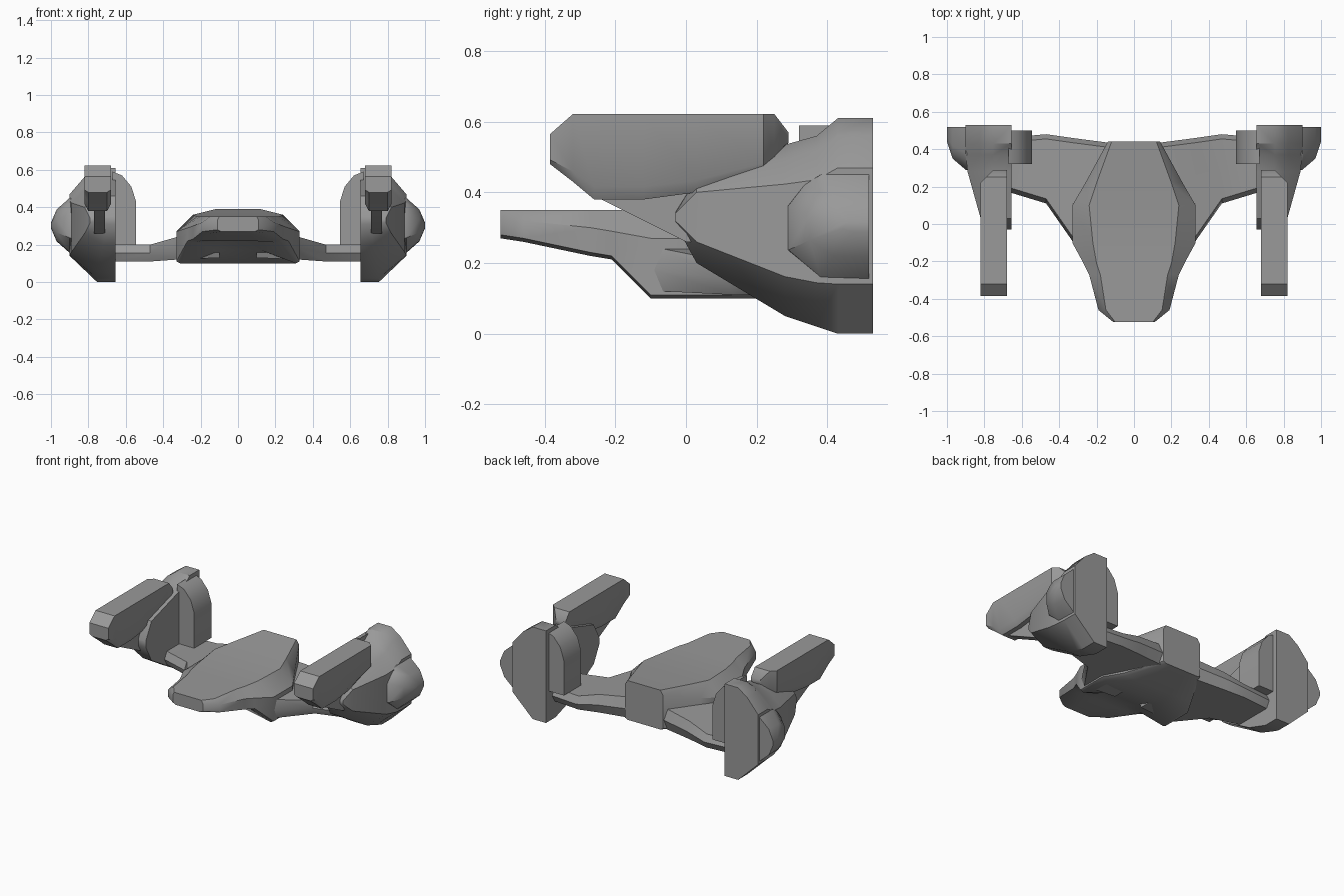
import bpy
import bmesh
import math

default_cube = bpy.data.objects.get("Cube")
if default_cube:
    bpy.data.objects.remove(default_cube, do_unlink=True)

# Single hull colour
grey = bpy.data.materials.new("plain_grey")
grey.use_nodes = True
colour = (0.32, 0.32, 0.32, 1)
grey.diffuse_color = colour
grey.node_tree.nodes["Principled BSDF"].inputs["Base Color"].default_value = colour


def loft(name, rings, mirrored=True, smooth_angle=38):
    """Skin a list of equally long point rings and close both ends."""
    bm = bmesh.new()
    rows = [[bm.verts.new(point) for point in ring] for ring in rings]
    count = len(rows[0])
    for row, following in zip(rows, rows[1:]):
        for i in range(count):
            j = (i + 1) % count
            bm.faces.new((row[i], row[j], following[j], following[i]))
    bm.faces.new(rows[0])
    bm.faces.new(rows[-1])
    bmesh.ops.recalc_face_normals(bm, faces=bm.faces)
    mesh = bpy.data.meshes.new(name)
    bm.to_mesh(mesh)
    bm.free()
    mesh.materials.append(grey)
    part = bpy.data.objects.new(name, mesh)
    bpy.context.collection.objects.link(part)
    bpy.ops.object.select_all(action='DESELECT')
    part.select_set(True)
    bpy.context.view_layer.objects.active = part
    bpy.ops.object.shade_smooth_by_angle(angle=math.radians(smooth_angle))
    if mirrored:
        part.modifiers.new("other_side", 'MIRROR')
    return part


# Central hull: wide body with a flattened nose and a hollowed belly
def hull_ring(y, keel_z, belly_w, belly_z, side_w, side_z, shoulder_w, top_z):
    half = [(belly_w * 0.4, keel_z), (belly_w, belly_z),
            (side_w, belly_z + 0.01), (side_w, side_z), (shoulder_w, top_z)]
    left = [(x, y, z) for x, z in half]
    right = [(-x, y, z) for x, z in reversed(half)]
    return left + right


hull_stations = [
    (-0.525, 0.27, 0.09, 0.27, 0.11, 0.33, 0.1, 0.35),
    (-0.46, 0.26, 0.15, 0.26, 0.19, 0.32, 0.15, 0.35),
    (-0.27, 0.22, 0.2, 0.22, 0.24, 0.3, 0.18, 0.35),
    (-0.21, 0.22, 0.23, 0.21, 0.27, 0.29, 0.2, 0.35),
    (-0.1, 0.17, 0.31, 0.1, 0.33, 0.27, 0.22, 0.35),
    (0.1, 0.1, 0.3, 0.1, 0.33, 0.27, 0.24, 0.36),
    (0.22, 0.1, 0.24, 0.1, 0.26, 0.29, 0.2, 0.37),
    (0.44, 0.13, 0.12, 0.13, 0.14, 0.36, 0.12, 0.39),
]
loft("hull", [hull_ring(*station) for station in hull_stations], mirrored=False)


# Wings: swept slabs with bevelled leading and trailing edges
def wing_ring(x, front, back, low, high):
    middle = (low + high) / 2
    bevel = 0.025
    return [(x, front, middle), (x, front + bevel, low), (x, back - bevel, low),
            (x, back, middle), (x, back - bevel, high), (x, front + bevel, high)]


loft("wing", [
    wing_ring(0.1, -0.08, 0.43, 0.13, 0.27),
    wing_ring(0.33, -0.09, 0.46, 0.12, 0.24),
    wing_ring(0.47, 0.11, 0.48, 0.11, 0.2),
    wing_ring(0.7, 0.18, 0.46, 0.11, 0.2),
])


# Nacelles: flat inner wall, faceted outer wall, tapering to the front
def nacelle_ring(y, low, high, outer):
    inner = 0.655
    width = outer - inner
    profile = [(0, 0), (0.4, 0), (1, 0.23), (1, 0.77), (0.68, 0.92), (0.4, 1), (0, 1)]
    return [(inner + u * width, y, low + v * (high - low)) for u, v in profile]


loft("nacelle", [
    nacelle_ring(-0.03, 0.31, 0.35, 0.79),
    nacelle_ring(0.03, 0.2, 0.46, 0.82),
    nacelle_ring(0.28, 0.05, 0.535, 0.89),
    nacelle_ring(0.37, 0.02, 0.56, 0.9),
    nacelle_ring(0.43, 0, 0.61, 0.9),
    nacelle_ring(0.53, 0, 0.61, 0.9),
])


# Outer bulge: half dome cut off flat at the back
def bulge_ring(x, front, half_height):
    back, centre = 0.518, 0.303
    depth = back - front
    profile = [(1, -1), (0.4, -0.97), (0, -0.45), (0, 0.4), (0.2, 0.8), (0.4, 1), (1, 1)]
    return [(x, back - depth * (1 - u), centre + v * half_height) for u, v in profile]


loft("outer_bulge", [
    bulge_ring(0.86, 0.285, 0.148),
    bulge_ring(0.9, 0.29, 0.147),
    bulge_ring(0.97, 0.35, 0.085),
    bulge_ring(1, 0.44, 0.015),
])


# Inner pod: rounded slab standing on the wing beside the nacelle
def pod_ring(front, back):
    outline = [(0.67, 0.2), (0.545, 0.2), (0.545, 0.43), (0.57, 0.51),
               (0.62, 0.57), (0.67, 0.59)]
    return [(x, front + (back - front), z) for x, z in outline]


loft("inner_pod", [pod_ring(0, y) for y in (0.32, 0.5)])


# Cannons: long blocks with chamfered lower edges above the nacelles
def cannon_ring(y, low, high, outer=0.82):
    inner, chamfer = 0.68, 0.02
    shoulder = low + (high - low) * 0.15
    return [(inner, y, high), (outer, y, high), (outer, y, shoulder),
            (outer - chamfer, y, low), (inner + chamfer, y, low), (inner, y, shoulder)]


loft("cannon", [
    cannon_ring(-0.385, 0.48, 0.565),
    cannon_ring(-0.32, 0.43, 0.622),
    cannon_ring(-0.26, 0.38, 0.622),
    cannon_ring(-0.12, 0.38, 0.622),
    cannon_ring(0.03, 0.4, 0.622),
    cannon_ring(0.22, 0.46, 0.622),
    cannon_ring(0.25, 0.48, 0.622, 0.79),
    cannon_ring(0.29, 0.54, 0.57, 0.75),
])

# Struts: triangular brackets between cannon and nacelle
bracket = [(-0.26, 0.39), (0, 0.26), (0.1, 0.26), (0.1, 0.42)]
loft("cannon_strut", [[(x, y, z) for y, z in bracket] for x in (0.71, 0.77)])
